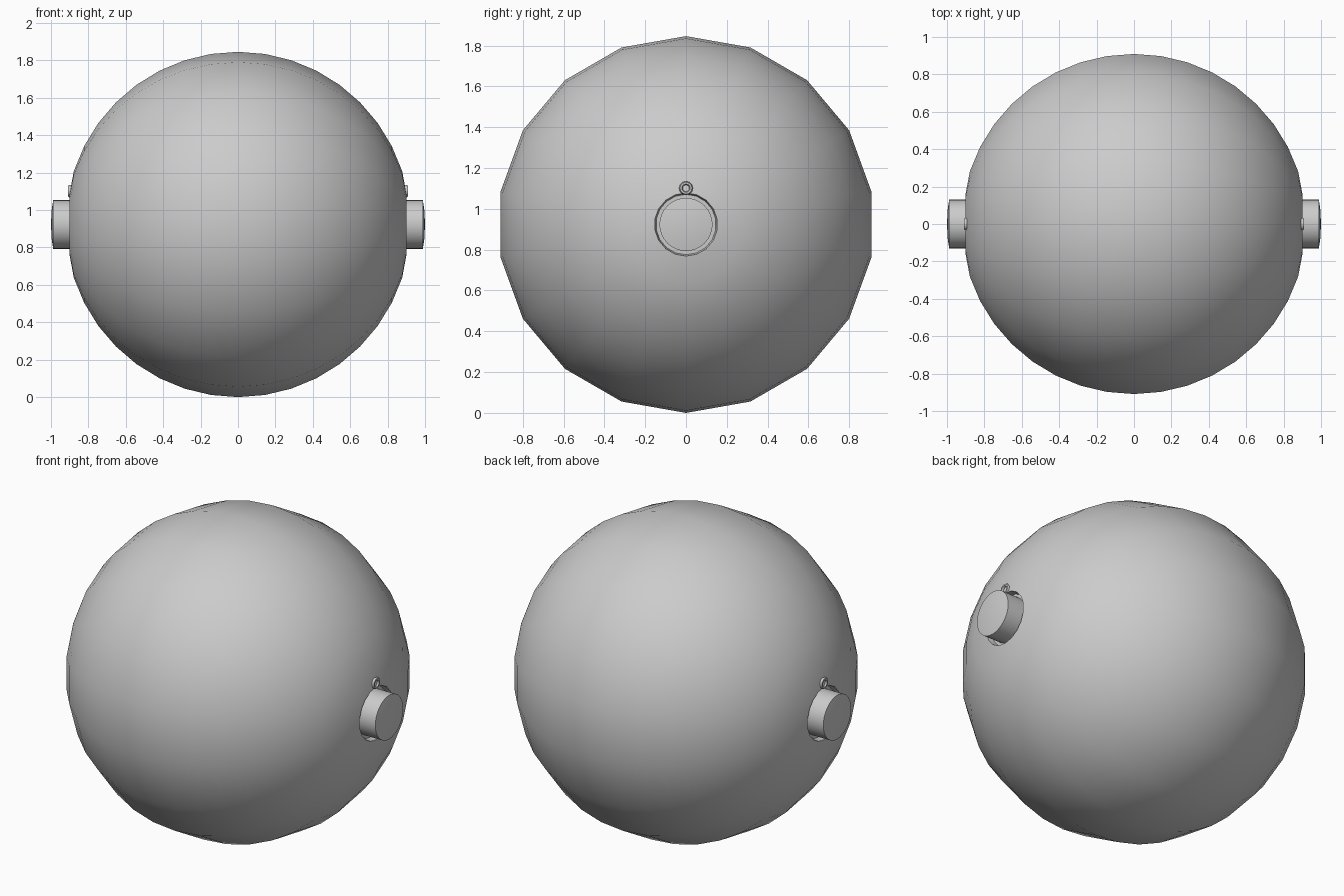
import bpy, math
from math import sin, cos, pi, radians

if "Cube" in bpy.data.objects:
    bpy.data.objects.remove(bpy.data.objects["Cube"])

R = 0.923   # ball radius, also height of its centre


def lathe(name, profile, sides, smooth=40):
    """Spin (x, radius) points around the x axis at ball height; radius 0 makes a pole."""
    verts, rings, faces = [], [], []
    for x, r in profile:
        n = 1 if r == 0 else sides
        rings.append([len(verts) + i for i in range(n)])
        for i in range(n):
            a = 2 * pi * i / sides
            verts.append((x, r * sin(a), R + r * cos(a)))
    for a, b in zip(rings, rings[1:]):
        for i in range(sides):
            j = (i + 1) % sides
            quad = [a[i % len(a)], a[j % len(a)], b[j % len(b)], b[i % len(b)]]
            faces.append(list(dict.fromkeys(quad)))
    me = bpy.data.meshes.new(name)
    me.from_pydata(verts, [], faces)
    ob = bpy.data.objects.new(name, me)
    bpy.context.collection.objects.link(ob)
    finish(ob, smooth)
    return ob


def finish(ob, angle):
    bpy.ops.object.select_all(action='DESELECT')
    ob.select_set(True)
    bpy.context.view_layer.objects.active = ob
    bpy.ops.object.mode_set(mode='EDIT')
    bpy.ops.mesh.select_all(action='SELECT')
    bpy.ops.mesh.normals_make_consistent(inside=False)
    bpy.ops.object.mode_set(mode='OBJECT')
    bpy.ops.object.shade_smooth_by_angle(angle=radians(angle))


# Ball: 18 sides around x, 9 degree rings, with a shallow socket at each end
arc = [(R * cos(radians(a)), R * sin(radians(a))) for a in range(18, 163, 9)]
socket = [(0.87, 0), (0.87, 0.148), (0.902, 0.155)]
lathe("ball_shell", socket + arc + [(-x, r) for x, r in reversed(socket)], 18)

for side, s in (("right", 1), ("left", -1)):
    # Round hub with a slightly domed outer face
    hub = [(0.86, 0), (0.86, 0.13), (0.988, 0.13), (0.996, 0.08), (1.0, 0)]
    lathe(side + "_hub", [(s * x, r) for x, r in hub], 32, 30)
    # Tiny ring above the hub
    bpy.ops.mesh.primitive_torus_add(
        major_segments=12, minor_segments=6, major_radius=0.025, minor_radius=0.009,
        location=(s * 0.9, 0, R + 0.178), rotation=(0, pi / 2, 0))
    ring = bpy.context.object
    ring.name = side + "_small_ring"
    finish(ring, 60)
